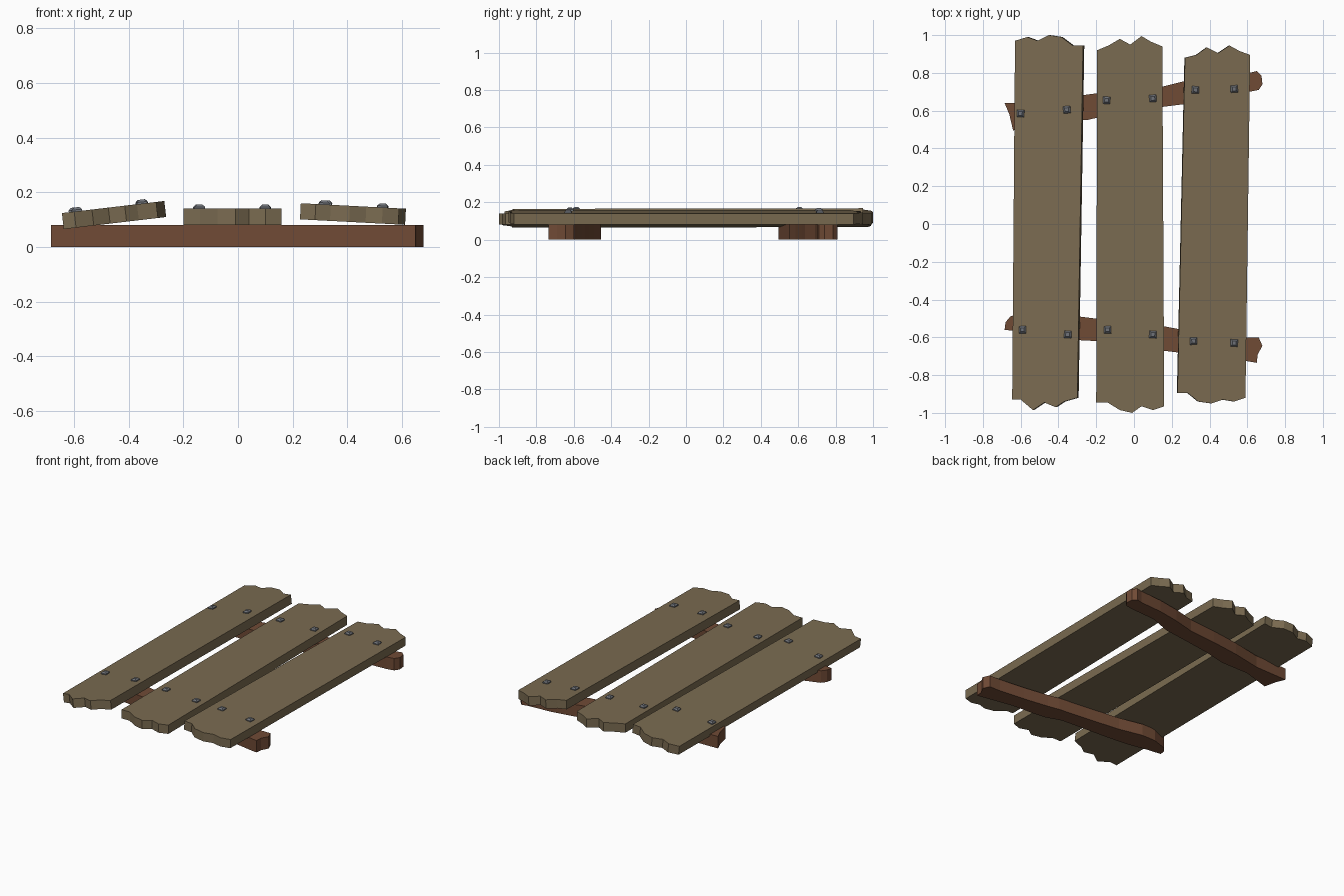
import bpy, bmesh, math
from mathutils import Matrix

if "Cube" in bpy.data.objects:
    bpy.data.objects.remove(bpy.data.objects["Cube"])


def material(name, rgb):
    m = bpy.data.materials.new(name)
    m.diffuse_color = (*rgb, 1)
    m.use_nodes = True
    m.node_tree.nodes["Principled BSDF"].inputs["Base Color"].default_value = m.diffuse_color
    return m


plank_wood = material("weathered_wood", (0.195, 0.147, 0.082))
beam_wood = material("red_brown_wood", (0.162, 0.069, 0.036))
metal = material("grey_metal", (0.16, 0.17, 0.19))


def finish(bm, name, mat):
    bmesh.ops.recalc_face_normals(bm, faces=bm.faces)
    mesh = bpy.data.meshes.new(name)
    bm.to_mesh(mesh)
    bm.free()
    mesh.materials.append(mat)
    ob = bpy.data.objects.new(name, mesh)
    bpy.context.collection.objects.link(ob)
    return ob


def slab(name, outline, height, thick, slope, mat):
    """Outline extruded downward from a top plane that tilts along x."""
    bm = bmesh.new()
    a = math.atan(slope)
    dx, dz = math.sin(a) * thick, -math.cos(a) * thick
    top = [bm.verts.new((x, y, height(x))) for x, y in outline]
    low = [bm.verts.new((v.co.x + dx, v.co.y, v.co.z + dz)) for v in top]
    bm.faces.new(top)
    bm.faces.new(low[::-1])
    n = len(top)
    for i in range(n):
        j = (i + 1) % n
        bm.faces.new((top[i], low[i], low[j], top[j]))
    return finish(bm, name, mat)


def nail(name, x, y, z, slope, turn):
    """Square, bevelled nail head lying on a plank."""
    bm = bmesh.new()
    rings = []
    for half, h in ((0.019, -0.01), (0.019, 0.006), (0.010, 0.015)):
        rings.append([bm.verts.new((sx * half, sy * half, h))
                      for sx, sy in ((-1, -1), (1, -1), (1, 1), (-1, 1))])
    for r0, r1 in zip(rings, rings[1:]):
        for i in range(4):
            j = (i + 1) % 4
            bm.faces.new((r0[i], r0[j], r1[j], r1[i]))
    bm.faces.new(rings[0][::-1])
    bm.faces.new(rings[-1])
    m = (Matrix.Translation((x, y, z)) @ Matrix.Rotation(-math.atan(slope), 4, 'Y')
         @ Matrix.Rotation(turn, 4, 'Z'))
    bm.transform(m)
    return finish(bm, name, metal)


# Planks: ragged front end, ragged back end, (x, z) on top, slope, nails
planks = {
    "left": (
        [(-.645, -.93), (-.60, -.93), (-.535, -.985), (-.475, -.945),
         (-.415, -.97), (-.37, -.94), (-.30, -.92)],
        [(-.27, .945), (-.325, .945), (-.385, .99), (-.45, 1.0),
         (-.51, .97), (-.565, .99), (-.63, .97)],
        (-.645, .124), .118,
        [(-.60, .585), (-.355, .605), (-.59, -.56), (-.35, -.585)]),
    "middle": (
        [(-.20, -.945), (-.14, -.945), (-.075, -.985), (-.01, -1.0),
         (.04, -.965), (.10, -.985), (.16, -.965)],
        [(.15, .94), (.09, .965), (.04, .995), (-.02, .95),
         (-.075, .98), (-.135, .945), (-.195, .92)],
        (0, .14), 0,
        [(-.145, .655), (.10, .665), (-.14, -.56), (.10, -.585)]),
    "right": (
        [(.23, -.895), (.285, -.895), (.34, -.94), (.41, -.95),
         (.47, -.93), (.53, -.94), (.59, -.92)],
        [(.615, .895), (.56, .915), (.505, .945), (.445, .905),
         (.385, .935), (.33, .895), (.27, .88)],
        (.23, .16), -.052,
        [(.325, .71), (.53, .715), (.315, -.62), (.53, -.63)]),
}
for side, (front, back, (x0, z0), slope, nails) in planks.items():
    def height(x):
        return z0 + slope * (x - x0)
    slab(side + "_plank", front + back, height, 0.059, slope, plank_wood)
    for i, (x, y) in enumerate(nails):
        nail(f"{side}_nail_{i + 1}", x, y, height(x), slope, (-.05, .08, .03, -.06)[i])

# Crooked beams under the planks
back_beam = [(-.64, .495), (-.45, .55), (-.25, .55), (-.10, .585), (.15, .62),
             (.27, .635), (.42, .69), (.61, .70), (.66, .71), (.68, .74),
             (.675, .785), (.65, .81), (.61, .80), (.45, .79), (.30, .765),
             (.15, .727), (-.05, .71), (-.25, .685), (-.45, .645),
             (-.685, .64), (-.66, .58)]
front_beam = [(-.685, -.56), (-.60, -.57), (-.45, -.60), (-.29, -.615),
              (-.10, -.625), (.05, -.635), (.15, -.67), (.23, -.68),
              (.40, -.69), (.59, -.725), (.65, -.735), (.655, -.69),
              (.68, -.645), (.66, -.60), (.58, -.60), (.40, -.58),
              (.23, -.555), (.15, -.54), (-.05, -.52), (-.29, -.49),
              (-.45, -.455), (-.55, -.455), (-.655, -.49), (-.68, -.52)]
for name, outline in (("back_beam", back_beam), ("front_beam", front_beam)):
    slab(name, outline, lambda x: 0.08, 0.08, 0, beam_wood)
